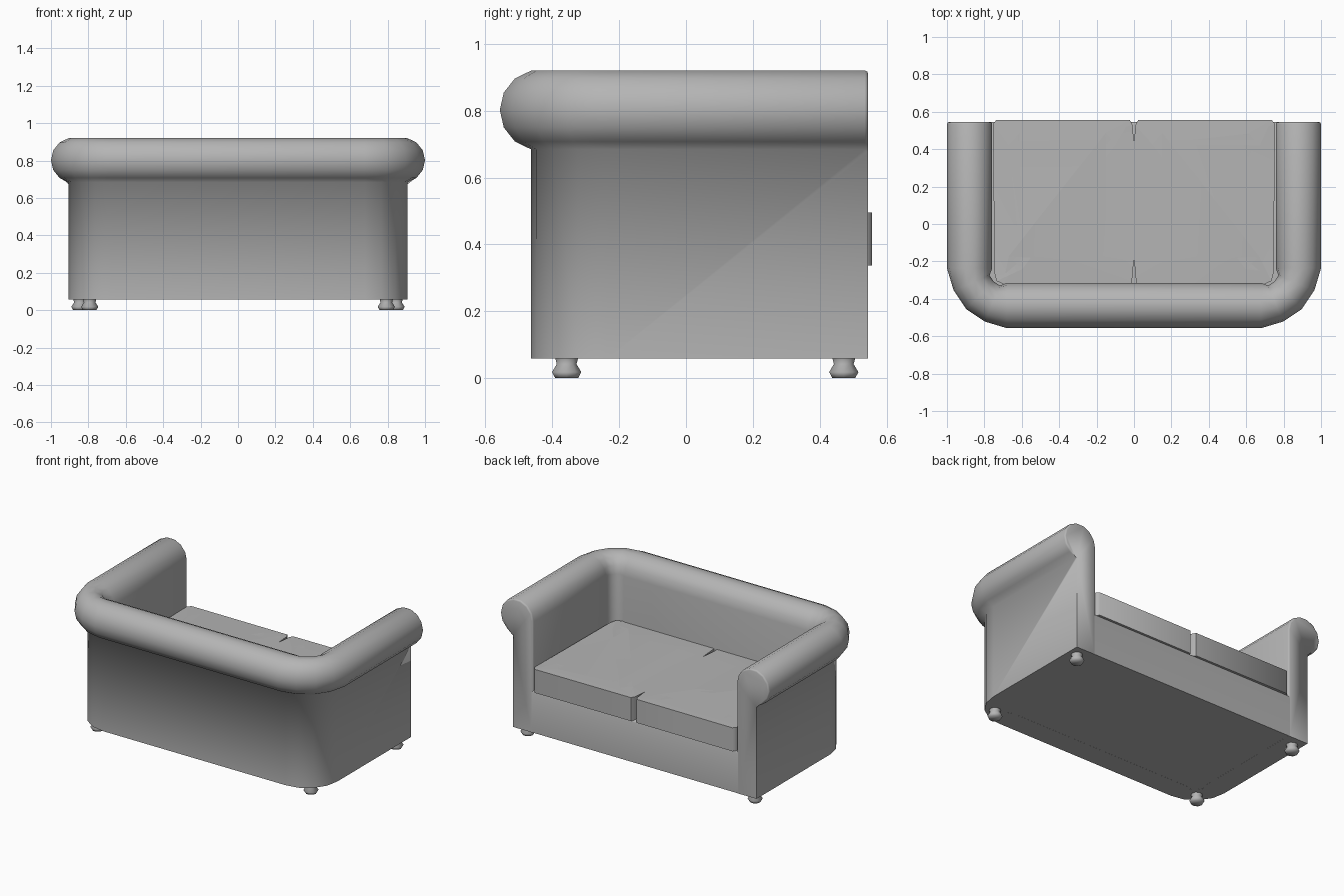
import bpy, bmesh, math

if "Cube" in bpy.data.objects:
    bpy.data.objects.remove(bpy.data.objects["Cube"])

FRONT, DECK, FLOOR = 0.545, 0.34, 0.058

grey = bpy.data.materials.new("dark_grey")
grey.diffuse_color = (0.46, 0.46, 0.46, 1)
grey.use_nodes = True
grey.node_tree.nodes["Principled BSDF"].inputs["Base Color"].default_value = grey.diffuse_color


def finish(bm, name, angle=80):
    bmesh.ops.recalc_face_normals(bm, faces=bm.faces)
    me = bpy.data.meshes.new(name)
    bm.to_mesh(me)
    bm.free()
    me.materials.append(grey)
    ob = bpy.data.objects.new(name, me)
    bpy.context.collection.objects.link(ob)
    bpy.ops.object.select_all(action='DESELECT')
    ob.select_set(True)
    bpy.context.view_layer.objects.active = ob
    bpy.ops.object.shade_smooth_by_angle(angle=math.radians(angle))
    return ob


def u_path(d, front=FRONT):
    """U-shaped plan line, offset outward by d (slightly less in the corners)."""
    half = [(0.879 + d, front)]
    for i in range(5):
        a = math.radians(-22.5 * i)
        r = 0.2 + d if i in (0, 4) else 0.205 + 0.86 * d
        half.append((0.679 + r * math.cos(a), -0.236 + r * math.sin(a)))
    return half + [(-x, y) for x, y in reversed(half)]


def prism(bm, outline, z0, z1):
    lo = [bm.verts.new((x, y, z0)) for x, y in outline]
    hi = [bm.verts.new((x, y, z1)) for x, y in outline]
    n = len(outline)
    for i in range(n):
        j = (i + 1) % n
        bm.faces.new((lo[i], lo[j], hi[j], hi[i]))
    bm.faces.new(lo[::-1])
    return bm.faces.new(hi)


# Back and arms: one wall-and-roll profile swept around the U
step = 180 / 7
profile = [(0.027, FLOOR)]
for k in range(11):
    a = math.radians(-3 * step + k * step)
    profile.append((0.121 * math.cos(a), 0.802 + 0.121 * math.sin(a)))
profile.append((-0.121, FLOOR))
bm = bmesh.new()
rows = [[bm.verts.new((x, y, z)) for x, y in u_path(d)] for d, z in profile]
n = len(rows)
for i in range(n):
    a, b = rows[i], rows[(i + 1) % n]
    for j in range(len(a) - 1):
        bm.faces.new((a[j], a[j + 1], b[j + 1], b[j]))
caps = [bm.faces.new([r[0] for r in rows]), bm.faces.new([r[-1] for r in rows])]
# soften the roll ends and the inner arm edges
edges = [e for f in caps for e in f.edges
         if max(v.co.z for v in e.verts) > 0.5
         and not all(abs(abs(v.co.x) - 0.906) < 0.002 for v in e.verts)]
bmesh.ops.bevel(bm, geom=edges, offset=0.01, segments=2, profile=0.5, affect='EDGES')
finish(bm, "back_and_arms")

# Seat base filling the U, with a softened front rail
bm = bmesh.new()
prism(bm, u_path(-0.108, FRONT - 0.0005), FLOOR + 0.0005, DECK)
rail = [e for e in bm.edges if all(v.co.z > 0.3 and v.co.y > 0.5 for v in e.verts)]
bmesh.ops.bevel(bm, geom=rail, offset=0.012, segments=2, profile=0.5, affect='EDGES')
finish(bm, "seat_base", 50)

# Two cushions joined in the middle, with gaps at their rounded corners
plan = [(0.022, 0.555), (0.008, 0.53), (0, 0.43), (0, -0.18), (0.012, -0.32),
        (0.70, -0.32), (0.735, -0.305), (0.746, -0.26), (0.754, 0.535), (0.735, 0.557)]
bm = bmesh.new()
for s in (1, -1):
    top = prism(bm, [(s * x, y) for x, y in plan], DECK - 0.003, 0.495)
    bmesh.ops.recalc_face_normals(bm, faces=bm.faces)
    bmesh.ops.inset_region(bm, faces=[top], thickness=0.15, depth=0.0)
    for v in top.verts:
        v.co.z += 0.005
bmesh.ops.remove_doubles(bm, verts=bm.verts, dist=0.0001)
inner = [f for f in bm.faces if all(abs(v.co.x) < 0.0005 for v in f.verts)]
bmesh.ops.delete(bm, geom=inner, context='FACES')
finish(bm, "seat_cushions", 50)

# Turned feet
foot = [(0.036, 0), (0.046, 0.018), (0.031, 0.042), (0.036, 0.06)]
SIDES = 10
for x, y, end in ((0.793, -0.357, "back"), (0.845, 0.472, "open")):
    for s, side in ((1, "right"), (-1, "left")):
        bm = bmesh.new()
        rings = [[bm.verts.new((s * x + r * math.cos(2 * math.pi * i / SIDES),
                                y + r * math.sin(2 * math.pi * i / SIDES), z))
                  for i in range(SIDES)] for r, z in foot]
        for a, b in zip(rings, rings[1:]):
            for i in range(SIDES):
                j = (i + 1) % SIDES
                bm.faces.new((a[i], a[j], b[j], b[i]))
        bm.faces.new(rings[0][::-1])
        bm.faces.new(rings[-1])
        finish(bm, f"foot_{end}_{side}")
